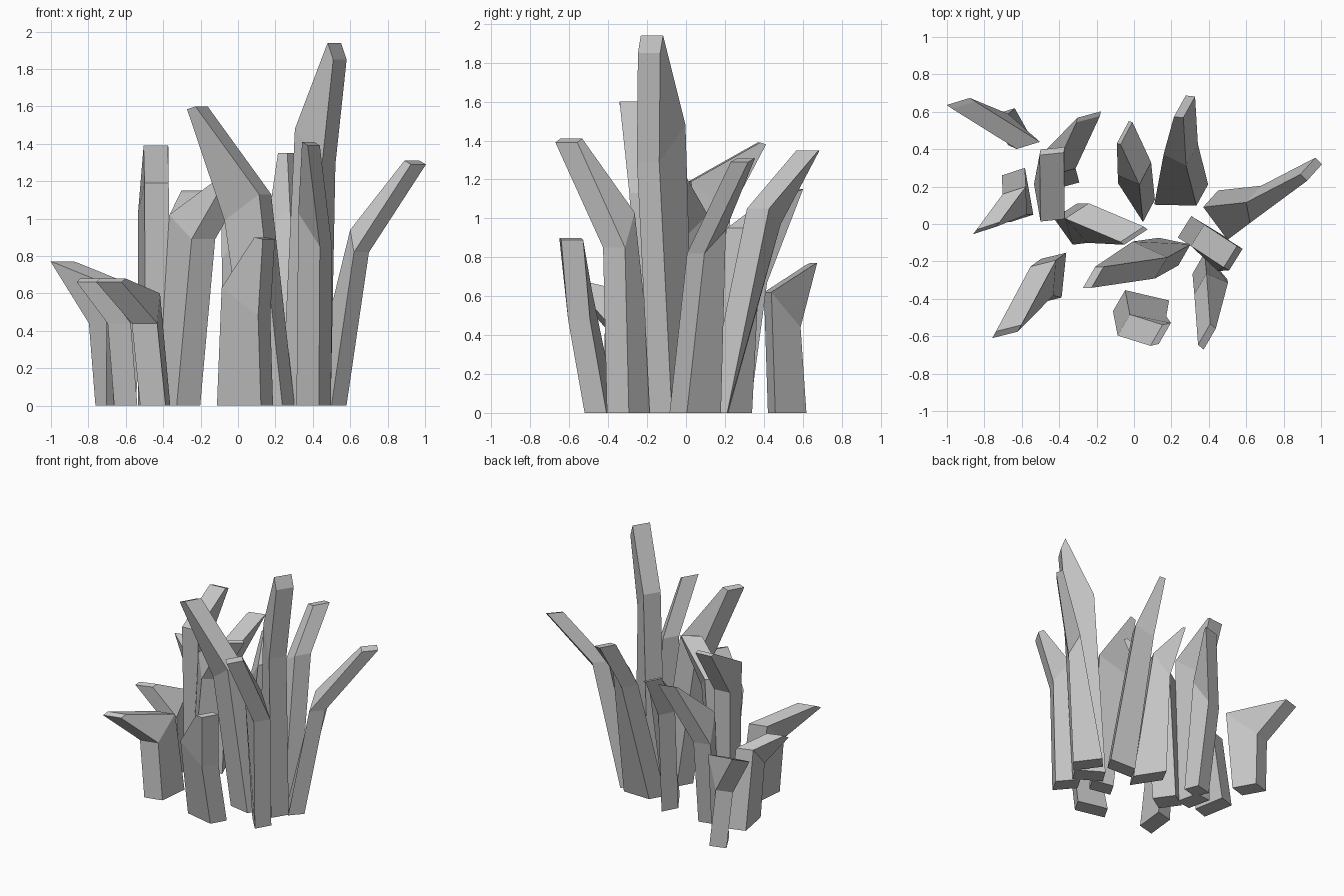
import bpy
import bmesh
from math import cos, sin, radians
from mathutils import Vector

cube = bpy.data.objects.get("Cube")
if cube:
    bpy.data.objects.remove(cube, do_unlink=True)

# One plain grey for the whole cluster
grey = bpy.data.materials.new("plain_grey")
grey.use_nodes = True
colour = (0.55, 0.55, 0.55, 1)
grey.diffuse_color = colour
grey.node_tree.nodes["Principled BSDF"].inputs["Base Color"].default_value = colour


def blade(name, angle, width, inner, outer):
    """Bent, tapering slab: an inner and an outer line (base, bend, tip),
    each spread sideways to the given width, joined as three rings."""
    side = Vector((cos(radians(angle)), sin(radians(angle)), 0)) * (width / 2)
    bm = bmesh.new()
    rings = []
    for near, far in zip(inner, outer):
        near, far = Vector(near).to_3d(), Vector(far).to_3d()
        corners = (near - side, near + side, far + side, far - side)
        rings.append([bm.verts.new(corner) for corner in corners])
    # Side faces between neighbouring rings, then the two end caps
    for low, high in zip(rings, rings[1:]):
        for i in range(len(low)):
            j = (i + 1) % len(low)
            bm.faces.new((low[i], low[j], high[j], high[i]))
    bm.faces.new(rings[0])
    bm.faces.new(rings[-1])
    bmesh.ops.recalc_face_normals(bm, faces=bm.faces)
    mesh = bpy.data.meshes.new(name)
    bm.to_mesh(mesh)
    bm.free()
    mesh.materials.append(grey)
    bpy.context.scene.collection.objects.link(bpy.data.objects.new(name, mesh))


# Short blades on the left side
blade("far_back_short_blade", angle=17, width=.13,
      inner=[(-.61, .44), (-.565, .42, .62), (-.91, .635, .76)],
      outer=[(-.70, .60), (-.735, .57, .44), (-.94, .655, .77)])
blade("side_short_blade", angle=18, width=.13,
      inner=[(-.645, .28), (-.64, .18, .60), (-.78, -.01, .68)],
      outer=[(-.60, .03), (-.635, .03, .44), (-.80, -.035, .66)])
blade("front_corner_short_blade", angle=14, width=.14,
      inner=[(-.43, -.17), (-.485, -.21, .60), (-.67, -.557, .68)],
      outer=[(-.455, -.41), (-.50, -.40, .44), (-.69, -.593, .66)])

# Medium blades leaning to the back
blade("left_upright_blade", angle=6, width=.13,
      inner=[(-.43, .04), (-.435, .02, 1.19), (-.44, .375, 1.39)],
      outer=[(-.47, .22), (-.47, .22, 1.03), (-.435, .405, 1.38)])
blade("back_left_blade", angle=15, width=.13,
      inner=[(-.355, .205), (-.375, .28, .87), (-.245, .56, 1.14)],
      outer=[(-.40, .31), (-.42, .40, .67), (-.24, .585, 1.15)])
blade("back_middle_blade", angle=62, width=.135,
      inner=[(.08, .07), (.06, .27, .95), (-.04, .485, 1.11)],
      outer=[(-.055, .28), (-.055, .32, .78), (-.06, .49, 1.11)])
blade("back_right_blade", angle=61, width=.13,
      inner=[(.365, .155), (.31, .37, 1.05), (.295, .625, 1.35)],
      outer=[(.14, .16), (.19, .43, .97), (.245, .63, 1.35)])

# Blades around the right side
blade("right_spreading_blade", angle=48, width=.12,
      inner=[(.41, .135), (.64, .16, .94), (.93, .31, 1.31)],
      outer=[(.54, -.04), (.66, .05, .82), (.965, .275, 1.29)])
blade("tallest_blade", angle=58, width=.135,
      inner=[(.27, -.015), (.34, -.06, 1.48), (.515, -.175, 1.94)],
      outer=[(.46, -.13), (.485, -.195, 1.29), (.545, -.19, 1.85)])
blade("front_right_blade", angle=60, width=.13,
      inner=[(.345, -.21), (.355, -.32, 1.03), (.375, -.59, 1.41)],
      outer=[(.465, -.35), (.47, -.37, .85), (.405, -.615, 1.39)])

# Blades in the middle and at the front
blade("centre_tall_blade", angle=60, width=.13,
      inner=[(.27, -.165), (.145, -.235, 1.13), (-.195, -.285, 1.60)],
      outer=[(.10, -.13), (-.04, -.15, .99), (-.24, -.285, 1.585)])
blade("centre_left_blade", angle=33, width=.15,
      inner=[(-.365, .07), (-.305, .07, 1.02), (-.01, -.055, 1.24)],
      outer=[(-.265, -.07), (-.185, -.06, .89), (.01, -.07, 1.23)])
blade("front_short_blade", angle=60, width=.13,
      inner=[(-.08, -.41), (-.055, -.54, .63), (.12, -.595, .90)],
      outer=[(.155, -.465), (.14, -.55, .48), (.165, -.585, .89)])
